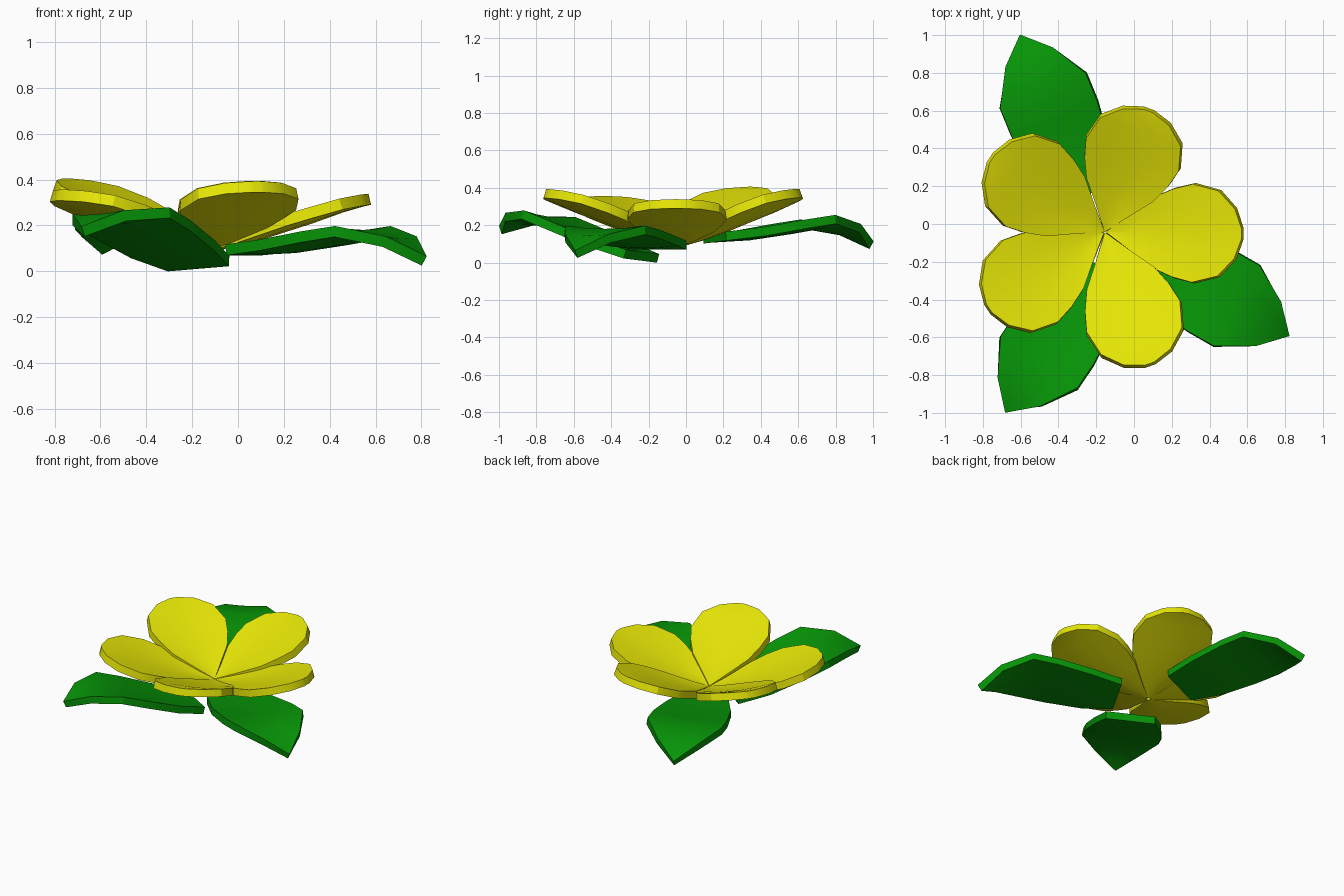
import bpy, bmesh, math

if "Cube" in bpy.data.objects:
    bpy.data.objects.remove(bpy.data.objects["Cube"])


def material(name, color):
    m = bpy.data.materials.new(name)
    m.diffuse_color = color
    m.use_nodes = True
    m.node_tree.nodes["Principled BSDF"].inputs["Base Color"].default_value = m.diffuse_color
    return m


yellow = material("petal_yellow", (0.80, 0.80, 0.002, 1))
green = material("leaf_green", (0.002, 0.30, 0.002, 1))

# (distance along blade, half width, arch above the base-to-tip line)
PETAL = [(0.014, 0.012, 0), (0.13, 0.095, 0), (0.265, 0.195, 0.007), (0.37, 0.24, 0.013),
         (0.475, 0.266, 0.014), (0.61, 0.23, 0.014), (0.695, 0.135, 0.006), (0.73, 0.03, 0)]
LEAF = [(0, 0.16, 0), (0.2, 0.22, 0.03), (0.44, 0.25, 0.08), (0.6, 0.25, 0.11),
        (0.78, 0.14, 0.076), (0.897, 0, 0)]


def blade(name, outline, base, angle, z0, z1, scale, cup, roll, thick, mat):
    """Cupped sheet lofted along its outline, thickened upward."""
    bm = bmesh.new()
    length = outline[-1][0]
    c, s = math.cos(math.radians(angle)), math.sin(math.radians(angle))
    rows = []
    for u, w, arch in outline:
        t = u / length
        row = []
        for k in (-1, -0.5, 0, 0.5, 1):
            x, y = u * scale, w * k
            z = z0 + (z1 - z0) * t + arch + roll * y
            z -= cup * (1 - k * k) * math.sin(math.pi * t)
            row.append(bm.verts.new((base[0] + x * c - y * s, base[1] + x * s + y * c, z)))
        rows.append(row)
    for a, b in zip(rows, rows[1:]):
        for j in range(4):
            bm.faces.new((a[j], b[j], b[j + 1], a[j + 1]))
    bmesh.ops.remove_doubles(bm, verts=bm.verts, dist=0.0005)
    me = bpy.data.meshes.new(name)
    bm.to_mesh(me)
    bm.free()
    me.materials.append(mat)
    ob = bpy.data.objects.new(name, me)
    bpy.context.collection.objects.link(ob)
    sol = ob.modifiers.new("thickness", 'SOLIDIFY')
    sol.thickness, sol.offset = thick, 1
    bpy.ops.object.select_all(action='DESELECT')
    ob.select_set(True)
    bpy.context.view_layer.objects.active = ob
    bpy.ops.object.modifier_apply(modifier=sol.name)
    bpy.ops.object.shade_smooth_by_angle(angle=math.radians(30))


# Five petals, each raised and turned a little differently
for i, (angle, tip_z, reach) in enumerate([(-0.8, 0.29, 0.735), (70.3, 0.347, 0.695),
                                           (147, 0.358, 0.725), (213.5, 0.308, 0.745),
                                           (288.7, 0.345, 0.75)]):
    blade(f"petal_{i + 1}", PETAL, (-0.155, -0.042), angle, 0.08, tip_z,
          reach / 0.73, 0.025, 0, 0.05, yellow)

# Three arched leaves underneath
for i, (base, angle, z0, z1, roll) in enumerate([((0.027, -0.137), -29.8, 0.07, 0.025, 0),
                                                 ((-0.254, 0.155), 112.3, 0.11, 0.073, -0.05),
                                                 ((-0.173, -0.244), 236.2, 0.011, 0.152, 0.07)]):
    blade(f"leaf_{i + 1}", LEAF, base, angle, z0, z1, 0.995, 0.02, roll, 0.048, green)
